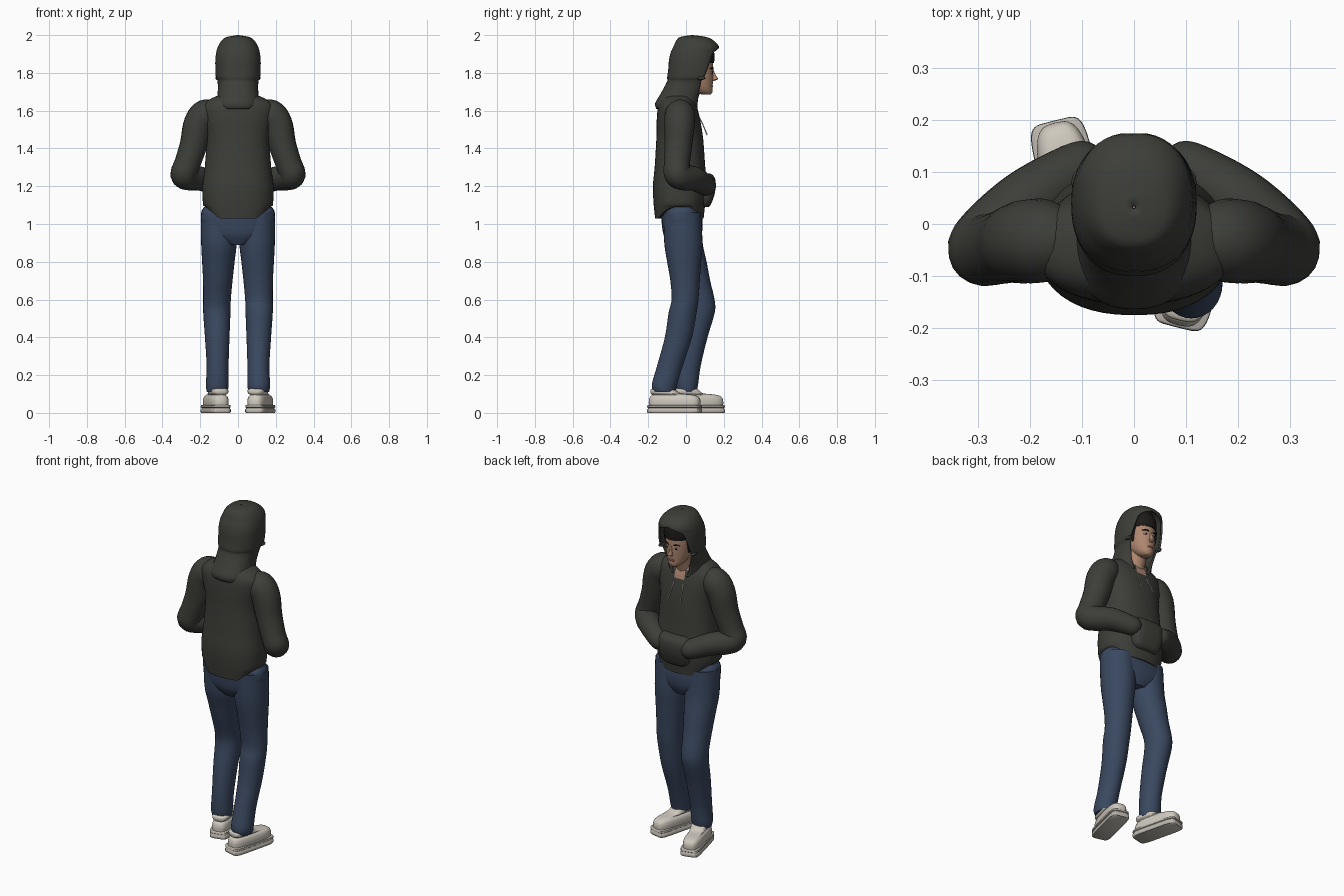
import bpy, bmesh, math
from mathutils import Vector, Matrix, Quaternion


def mat(name, r, g, b):
    m = bpy.data.materials.new(name)
    m.diffuse_color = (r, g, b, 1)
    return m


CLOTH = mat("charcoal cloth", 0.046, 0.048, 0.040)
DENIM = mat("blue denim", 0.042, 0.064, 0.115)
SHOE = mat("off white", 0.62, 0.58, 0.51)
SOLE = mat("sole grey", 0.50, 0.47, 0.42)
SKIN = mat("skin", 0.42, 0.24, 0.16)
HAIR = mat("black hair", 0.012, 0.011, 0.010)
WHITE = mat("eye white", 0.70, 0.68, 0.64)
LIPS = mat("lips", 0.30, 0.11, 0.09)


def spline(rows, steps=4):
    """Catmull-Rom interpolation of rows of numbers."""
    out = []
    for i in range(len(rows) - 1):
        a, b, c, d = (rows[max(i - 1, 0)], rows[i], rows[i + 1], rows[min(i + 2, len(rows) - 1)])
        for s in range(steps):
            t = s / steps
            out.append([0.5 * (2 * q + (r - p) * t + (2 * p - 5 * q + 4 * r - w) * t * t
                               + (3 * q - p - 3 * r + w) * t ** 3) for p, q, r, w in zip(a, b, c, d)])
    return out + [list(rows[-1])]


def skin_rings(name, rings, mats, closed=True):
    """Join rings of points into one smooth surface."""
    me = bpy.data.meshes.new(name)
    bm = bmesh.new()
    vs = [[bm.verts.new(p) for p in ring] for ring in rings]
    n = len(vs[0])
    for lo, hi in zip(vs, vs[1:]):
        for k in range(n if closed else n - 1):
            j = (k + 1) % n
            bm.faces.new((lo[k], lo[j], hi[j], hi[k]))
    if closed:
        bm.faces.new(vs[0][::-1])
        bm.faces.new(vs[-1])
    bmesh.ops.remove_doubles(bm, verts=bm.verts, dist=0.0002)
    bmesh.ops.recalc_face_normals(bm, faces=bm.faces)
    bm.to_mesh(me)
    bm.free()
    for m in mats:
        me.materials.append(m)
    ob = bpy.data.objects.new(name, me)
    bpy.context.collection.objects.link(ob)
    bpy.ops.object.select_all(action='DESELECT')
    ob.select_set(True)
    bpy.context.view_layer.objects.active = ob
    bpy.ops.object.shade_smooth_by_angle(angle=math.radians(50))
    return ob


def power(v, e):
    return math.copysign(abs(v) ** e, v)


def loft(name, rows, *mats, n=2.0, seg=32, steps=4, warp=None):
    """Stack horizontal superellipses; row = z, cx, cy, rx, ry."""
    rings = []
    for z, cx, cy, rx, ry in spline(rows, steps):
        ring = []
        for k in range(seg):
            a = 2 * math.pi * k / seg
            p = Vector((cx + rx * power(math.cos(a), 2 / n), cy + ry * power(math.sin(a), 2 / n), z))
            ring.append(warp(p) if warp else p)
        rings.append(ring)
    return skin_rings(name, rings, mats)


def tube(name, rows, m, seg=20, steps=5):
    """Round tube along a path; row = x, y, z, radius."""
    pts = spline(rows, steps)
    rot, last, rings = Quaternion(), Vector((0, 0, 1)), []
    for i, (x, y, z, r) in enumerate(pts):
        t = Vector(pts[min(i + 1, len(pts) - 1)][:3]) - Vector(pts[max(i - 1, 0)][:3])
        rot = last.rotation_difference(t.normalized()) @ rot
        last = t.normalized()
        rings.append([Vector((x, y, z)) + rot @ Vector((r * math.cos(a), r * math.sin(a), 0))
                      for a in (2 * math.pi * k / seg for k in range(seg))])
    return skin_rings(name, rings, [m])


def ball(name, loc, size, m):
    rows = [(loc[2] + size[2] * math.sin(a), loc[0], loc[1], size[0] * math.cos(a), size[1] * math.cos(a))
            for a in (math.radians(d) for d in (-88, -60, -30, 0, 30, 60, 88))]
    return loft(name, rows, m, seg=16, steps=1)


# Torso with a hem that dips at front and back
def hem(p):
    if p.z < 1.10:
        side = min(max((abs(p.x) - 0.10) / 0.07, 0), 1)
        p.z += 0.06 * side * (1.10 - p.z) / 0.07
    return p


torso = loft("hoodie_torso", [
    (1.03, 0, -.035, .172, .128), (1.10, 0, -.035, .185, .136), (1.20, 0, -.032, .188, .143),
    (1.30, 0, -.032, .176, .134), (1.45, 0, -.033, .167, .124), (1.55, 0, -.040, .185, .115),
    (1.62, 0, -.045, .190, .103), (1.66, 0, -.045, .150, .085), (1.69, 0, -.030, .080, .070)],
    CLOTH, SKIN, n=2.3, seg=48, warp=hem)
for f in torso.data.polygons:
    c = f.center
    if c.y > 0 and c.z > 1.58 and abs(c.x) < (c.z - 1.56) * 0.5:
        f.material_index = 1

# Sleeves, bent at the elbow and running into the front pocket
for s, side in ((-1, "left"), (1, "right")):
    tube(side + "_sleeve", [(s * x, y, z, r) for x, y, z, r in (
        (.10, -.035, 1.60, .045), (.165, -.032, 1.585, .078), (.208, -.034, 1.53, .080),
        (.235, -.040, 1.42, .073), (.268, -.048, 1.32, .069), (.288, -.046, 1.262, .070),
        (.255, -.005, 1.245, .068), (.20, .045, 1.24, .064), (.13, .090, 1.215, .058),
        (.085, .112, 1.20, .050), (.06, .115, 1.195, .020))], CLOTH)

loft("front_pocket", [
    (1.09, 0, .085, .060, .035), (1.11, 0, .085, .085, .050), (1.17, 0, .088, .100, .066),
    (1.23, 0, .088, .100, .068), (1.262, 0, .08, .085, .058), (1.27, 0, .07, .06, .035)],
    CLOTH, n=3.5)

# Hood: an open shell; row = z, centre y, half width, half depth, wrap angle
rings = []
for z, cy, rx, ry, T in spline([
        (1.610, -.045, .113, .113, 160), (1.64, -.045, .116, .118, 153), (1.69, -.020, .108, .114, 138),
        (1.755, .018, .108, .118, 119), (1.775, .030, .117, .130, 117), (1.82, .036, .120, .130, 124),
        (1.87, .040, .120, .130, 132), (1.91, .046, .115, .126, 142), (1.94, .054, .106, .120, 180),
        (1.97, .048, .088, .100, 180), (1.99, .038, .060, .070, 180), (2.0, .032, .003, .003, 180)], 3):
    T = min(T, 180)
    e = 2 / 2.3
    rings.append([(rx * power(math.sin(a), e), cy - ry * power(math.cos(a), e), z)
                  for a in (math.radians(T * (k / 20 - 1)) for k in range(41))])
hood = skin_rings("hood", rings, [CLOTH], closed=False)
thick = hood.modifiers.new("thickness", 'SOLIDIFY')
thick.thickness = 0.010
thick.offset = -1
for s in (-1, 1):
    ball("hood_corner", (s * .106, .080, 1.772), (.014, .024, .010), CLOTH)

# Head, neck and hair
loft("head", [
    (1.685, 0, .108, .020, .022), (1.70, 0, .092, .040, .048), (1.73, 0, .075, .058, .066),
    (1.78, 0, .060, .070, .084), (1.84, 0, .050, .078, .094), (1.90, 0, .045, .078, .094),
    (1.95, 0, .045, .060, .075), (1.965, 0, .045, .02, .03)], SKIN)
tube("neck", [(0, -.02, 1.58, .060), (0, .005, 1.66, .055), (0, .035, 1.74, .052)], SKIN)
loft("hair", [
    (1.852, 0, .050, .081, .098), (1.88, 0, .050, .085, .101), (1.92, 0, .047, .083, .099),
    (1.96, 0, .045, .060, .075)], HAIR)
for s in (-1, 1):
    tube("side_hair", [(s * .070, .085, 1.87, .018), (s * .075, .075, 1.82, .015),
                       (s * .070, .072, 1.77, .006)], HAIR, seg=10)
    # Face details
    ball("eye", (s * .030, .133, 1.803), (.013, .006, .006), WHITE)
    ball("iris", (s * .030, .137, 1.803), (.006, .004, .006), HAIR)
    tube("eyebrow", [(s * .014, .143, 1.820, .002), (s * .030, .139, 1.826, .004),
                     (s * .048, .127, 1.822, .002)], HAIR, seg=8)
loft("nose", [(1.757, 0, .142, .008, .006), (1.764, 0, .148, .014, .018), (1.772, 0, .149, .011, .019),
              (1.79, 0, .144, .007, .013), (1.815, 0, .139, .006, .007)], SKIN, seg=16)
ball("mouth", (0, .138, 1.729), (.021, .006, .006), LIPS)

# Drawstrings
for s in (-1, 1):
    tube("drawstring", [(s * .030, .070, 1.565, .003), (s * .036, .092, 1.52, .003),
                        (s * .040, .112, 1.47, .0035)], SHOE, seg=8)

# Jeans: pelvis and two legs
loft("jeans_seat", [
    (1.09, 0, -.025, .180, .085), (1.06, 0, -.025, .195, .105), (1.0, 0, -.020, .193, .108),
    (.94, 0, -.018, .160, .100), (.89, 0, -.015, .060, .075)], DENIM, n=2.4)
WIDTH = ((1.06, .100, .096), (.90, .101, .094), (.80, .104, .086), (.70, .107, .078), (.60, .111, .073),
         (.53, .112, .072), (.40, .110, .065), (.25, .108, .058), (.15, .110, .060), (.11, .110, .055))
DEPTH = {
    "left": ((-.02, .095), (-.010, .098), (.015, .094), (.040, .088), (.068, .083),
             (.072, .080), (.040, .074), (.012, .066), (.004, .060), (.004, .052)),
    "right": ((-.02, .100), (-.014, .101), (-.010, .090), (-.005, .078), (-.005, .071),
              (-.018, .074), (-.040, .072), (-.085, .068), (-.114, .067), (-.114, .058))}
for s, side in ((-1, "left"), (1, "right")):
    loft(side + "_jeans_leg", [(z, s * cx, cy, rx, ry) for (z, cx, rx), (cy, ry)
                               in zip(WIDTH, DEPTH[side])], DENIM)

# Shoes, turned outwards
for s, side, y in ((-1, "left", .060), (1, "right", -.060)):
    parts = [
        loft(side + "_sole", [(0, 0, 0, .053, .140), (.004, 0, 0, .056, .143), (.018, 0, 0, .056, .143),
                              (.022, 0, 0, .052, .139), (.027, 0, 0, .052, .139), (.030, 0, 0, .056, .143),
                              (.040, 0, 0, .055, .142), (.043, 0, 0, .050, .138)],
             SOLE, n=6, seg=48, steps=1),
        loft(side + "_shoe", [(.038, 0, 0, .051, .138), (.065, 0, 0, .052, .138), (.085, 0, -.002, .047, .130),
                              (.096, 0, -.012, .038, .110), (.104, 0, -.050, .046, .078),
                              (.122, 0, -.062, .046, .066), (.128, 0, -.062, .036, .055)],
             SHOE, n=3.2, seg=40)]
    for p in parts:
        p.data.transform(Matrix.Translation((s * .118, y, 0)) @ Matrix.Rotation(-s * math.radians(14), 4, 'Z'))
